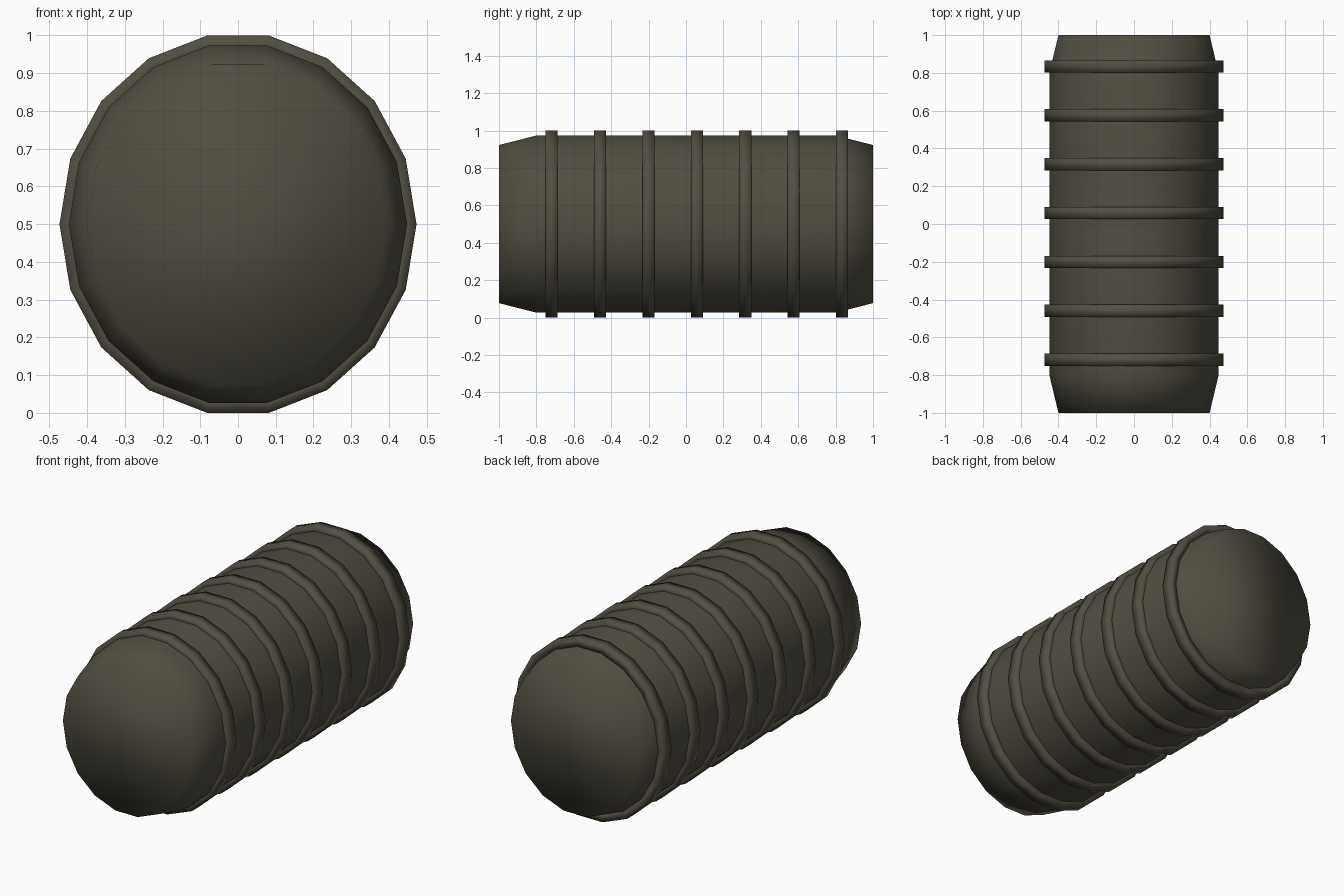
import bpy
import bmesh
from math import cos, sin, tau

cube = bpy.data.objects.get("Cube")
if cube:
    bpy.data.objects.remove(cube, do_unlink=True)

SIDES = 18
CENTRE_Z = 0.5
TALL = 1.073  # height to width ratio of the cross-section

olive = bpy.data.materials.new("dark_olive")
olive.use_nodes = True
colour = (0.082, 0.075, 0.054, 1)
olive.diffuse_color = colour
olive.node_tree.nodes["Principled BSDF"].inputs["Base Color"].default_value = colour


def lathe(name, profile, closed):
    """Spin (y, radius) points around the y axis; cap the ends or join them."""
    bm = bmesh.new()
    loops = []
    for y, r in profile:
        loops.append([bm.verts.new((r * cos(tau * i / SIDES), y,
                                    CENTRE_Z + TALL * r * sin(tau * i / SIDES)))
                      for i in range(SIDES)])
    pairs = list(zip(loops, loops[1:]))
    if closed:
        pairs.append((loops[-1], loops[0]))
    else:
        bm.faces.new(loops[0])
        bm.faces.new(loops[-1])
    for a, b in pairs:
        for i in range(SIDES):
            j = (i + 1) % SIDES
            bm.faces.new((a[i], a[j], b[j], b[i]))
    bmesh.ops.recalc_face_normals(bm, faces=bm.faces)
    for face in bm.faces:
        face.smooth = True
    mesh = bpy.data.meshes.new(name)
    bm.to_mesh(mesh)
    bm.free()
    mesh.materials.append(olive)
    obj = bpy.data.objects.new(name, mesh)
    bpy.context.collection.objects.link(obj)


# Body with tapered ends
lathe("body", [(-1, 0.40), (-0.8, 0.448), (0.8, 0.448), (1, 0.40)], False)

# Seven evenly spaced raised bands, sunk slightly into the body
for n in range(7):
    y0 = -0.751 + 0.2588 * n
    y1 = y0 + 0.065
    lathe(f"band_{n + 1}", [(y0, 0.43), (y0, 0.473), (y1, 0.473), (y1, 0.43)], True)
